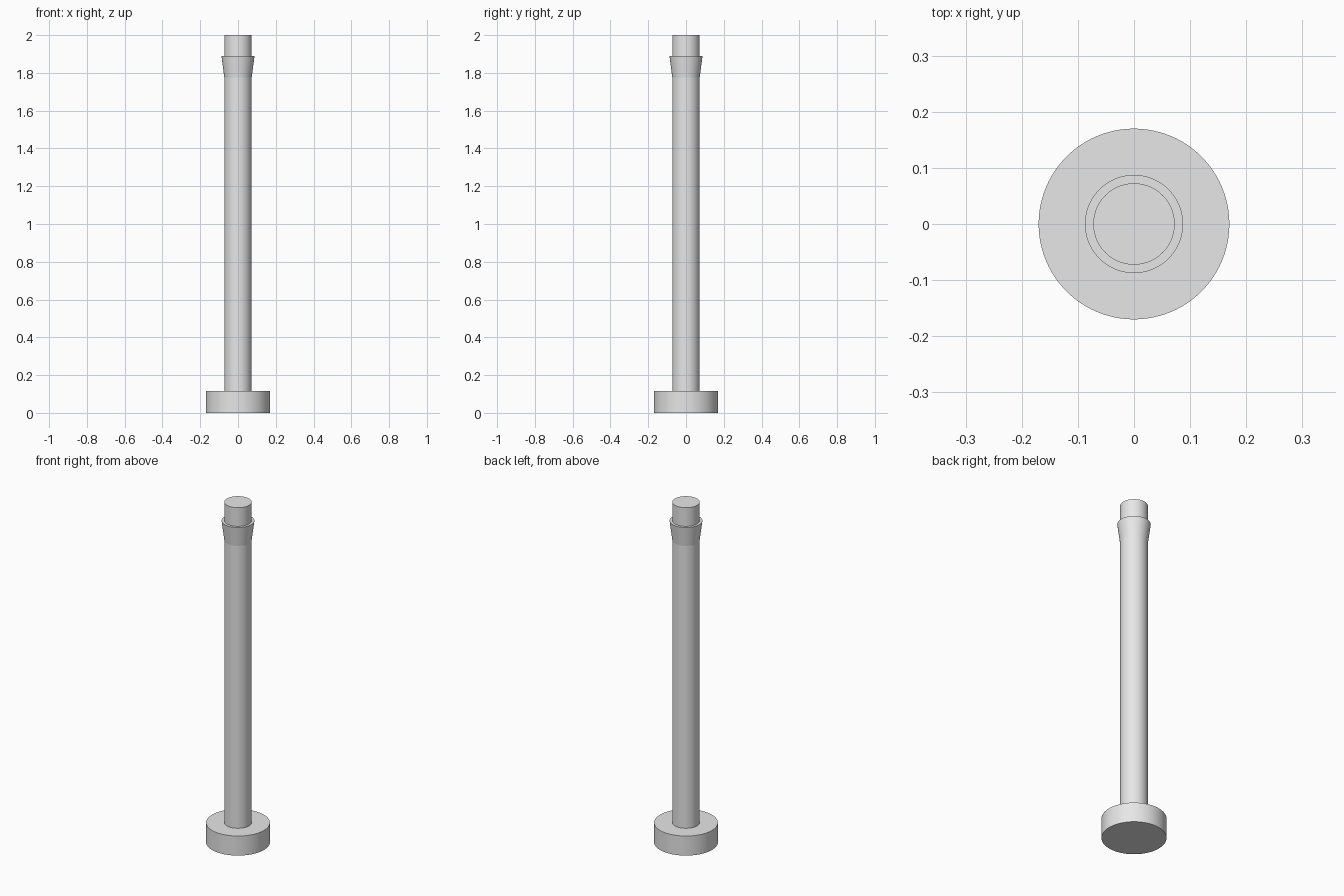
import bpy
import math

cube = bpy.data.objects.get("Cube")
if cube:
    bpy.data.objects.remove(cube, do_unlink=True)

grey = bpy.data.materials.new("light_grey")
grey.use_nodes = True
grey.diffuse_color = (0.8, 0.8, 0.8, 1)
grey.node_tree.nodes["Principled BSDF"].inputs["Base Color"].default_value = (0.8, 0.8, 0.8, 1)


def round_part(name, r_bottom, r_top, z0, z1):
    """Upright cylinder or cone section between two heights."""
    bpy.ops.mesh.primitive_cone_add(
        vertices=96, radius1=r_bottom, radius2=r_top,
        depth=z1 - z0, location=(0, 0, (z0 + z1) / 2))
    part = bpy.context.object
    part.name = name
    part.data.materials.append(grey)
    bpy.ops.object.shade_smooth_by_angle(angle=math.radians(30))
    return part


# Wide disc foot
round_part("base", 0.17, 0.17, 0, 0.115)
# Long straight post
round_part("shaft", 0.0725, 0.0725, 0.115, 2)
# Flared ring near the top
round_part("collar", 0.0725, 0.0875, 1.775, 1.89)
